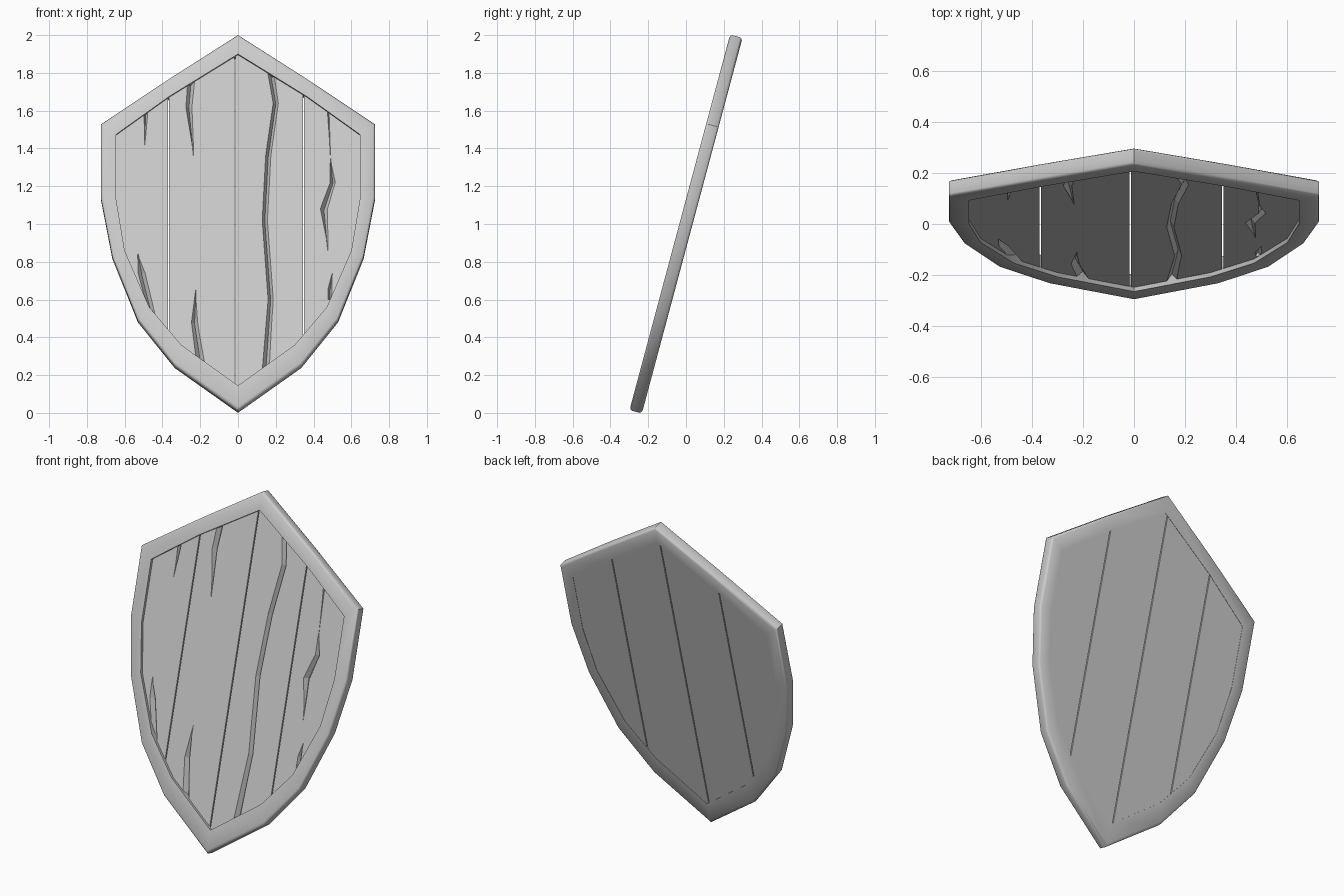
import bpy, bmesh, math
from mathutils import Matrix

if "Cube" in bpy.data.objects:
    bpy.data.objects.remove(bpy.data.objects["Cube"])

TILT = math.radians(15)
C = math.cos(TILT)
ROT = Matrix.Translation((0, 0, 1)) @ Matrix.Rotation(-TILT, 4, 'X')
FRONT, BACK = -0.017, 0.032   # plank faces, measured through the thickness


def make_object(name, verts, faces):
    me = bpy.data.meshes.new(name)
    bm = bmesh.new()
    vs = [bm.verts.new(v) for v in verts]
    for f in faces:
        bm.faces.new([vs[i] for i in f])
    bmesh.ops.recalc_face_normals(bm, faces=bm.faces)
    bm.to_mesh(me)
    bm.free()
    ob = bpy.data.objects.new(name, me)
    bpy.context.collection.objects.link(ob)
    return ob


def mirrored(half, shift):
    # half outline runs from top tip to bottom tip; heights are as seen from the front
    pts = [(x, (z - 1 - shift) / C) for x, z in half]
    return pts + [(-x, v) for x, v in reversed(pts[1:-1])]


def clip(poly, x0, sign):
    # keep the part of a polygon on one side of a vertical line
    out = []
    for a, b in zip(poly, poly[1:] + poly[:1]):
        da, db = (a[0] - x0) * sign, (b[0] - x0) * sign
        if da >= 0:
            out.append(a)
        if da * db < 0:
            t = da / (da - db)
            out.append((a[0] + (b[0] - a[0]) * t, a[1] + (b[1] - a[1]) * t))
    return out


def prism(name, poly, y0, y1):
    n = len(poly)
    verts = [(x, y0, v) for x, v in poly] + [(x, y1, v) for x, v in poly]
    faces = [list(range(n)), list(range(2 * n - 1, n - 1, -1))]
    faces += [(i, (i + 1) % n, n + (i + 1) % n, n + i) for i in range(n)]
    return make_object(name, verts, faces)


outer = mirrored([(0, 1.994), (.36, 1.765), (.725, 1.522), (.725, 1.13), (.665, .82),
                  (.53, .485), (.335, .243), (0, .006)], 0)
inner = mirrored([(0, 1.9), (.365, 1.675), (.645, 1.475), (.645, 1.13), (.6, .86),
                  (.47, .56), (.3, .36), (0, .145)], .009)

# Rim: cross-section swept between the outer and inner outlines
section = [(0, -.022), (.04, -.029), (.14, -.034), (1, -.034),
           (1, .034), (.14, .034), (.04, .029), (0, .022)]
n, m = len(outer), len(section)
verts = [(o[0] + (i[0] - o[0]) * s, w, o[1] + (i[1] - o[1]) * s)
         for o, i in zip(outer, inner) for s, w in section]
faces = [(a * m + b, a * m + (b + 1) % m, (a + 1) % n * m + (b + 1) % m, (a + 1) % n * m + b)
         for a in range(n) for b in range(m)]
parts = [make_object("rim", verts, faces)]

# Cracks: (x, height, width) along each groove
cracks = [
    [(.165, 1.85, .035), (.2, 1.64, .03), (.16, 1.36, .03), (.142, 1.02, .03),
     (.173, .6, .03), (.145, .2, .04)],
    [(-.245, 1.8, .04), (-.26, 1.62, .035), (-.235, 1.35, .003)],
    [(-.487, 1.64, .03), (-.495, 1.41, .003)],
    [(-.53, .85, .003), (-.51, .74, .04), (-.45, .5, .035)],
    [(-.222, .66, .003), (-.23, .48, .035), (-.195, .25, .045)],
    [(.475, 1.64, .015), (.49, 1.35, .004), (.502, 1.22, .03), (.455, 1.08, .04),
     (.475, .86, .003)],
    [(.5, .74, .003), (.488, .66, .025), (.485, .6, .02)],
]


def crack_cutter(path):
    verts = []
    for x, z, w in path:
        v = (z - 1.005) / C
        verts += [(x - w * .65, FRONT - .01, v), (x + w * .65, FRONT - .01, v),
                  (x, FRONT + min(.025, .8 * w), v)]
    k = len(path)
    faces = [(0, 1, 2), (3 * k - 1, 3 * k - 2, 3 * k - 3)]
    faces += [(3 * i + a, 3 * i + (a + 1) % 3, 3 * i + 3 + (a + 1) % 3, 3 * i + 3 + a)
              for i in range(k - 1) for a in range(3)]
    cutter = make_object("crack_cutter", verts, faces)
    cutter.hide_render = True
    return cutter


# Planks with narrow gaps, grooved by the cracks
seams = [-.8, -.367, -.015, .347, .8]
gap = .003
for k, (a, b) in enumerate(zip(seams, seams[1:])):
    poly = clip(clip(inner, a + gap, 1), b - gap, -1)
    plank = prism(f"plank_{k + 1}", poly, FRONT, BACK)
    bpy.context.view_layer.objects.active = plank
    for path in cracks:
        if a < path[0][0] < b:
            cutter = crack_cutter(path)
            mod = plank.modifiers.new("crack", 'BOOLEAN')
            mod.operation, mod.solver, mod.object = 'DIFFERENCE', 'EXACT', cutter
            bpy.ops.object.modifier_apply(modifier=mod.name)
            bpy.data.objects.remove(cutter, do_unlink=True)
    parts.append(plank)

# Lean the whole shield back
for ob in parts:
    ob.data.transform(ROT)

# Soft shading on the rim
bpy.ops.object.select_all(action='DESELECT')
parts[0].select_set(True)
bpy.context.view_layer.objects.active = parts[0]
bpy.ops.object.shade_smooth_by_angle(angle=math.radians(35))
